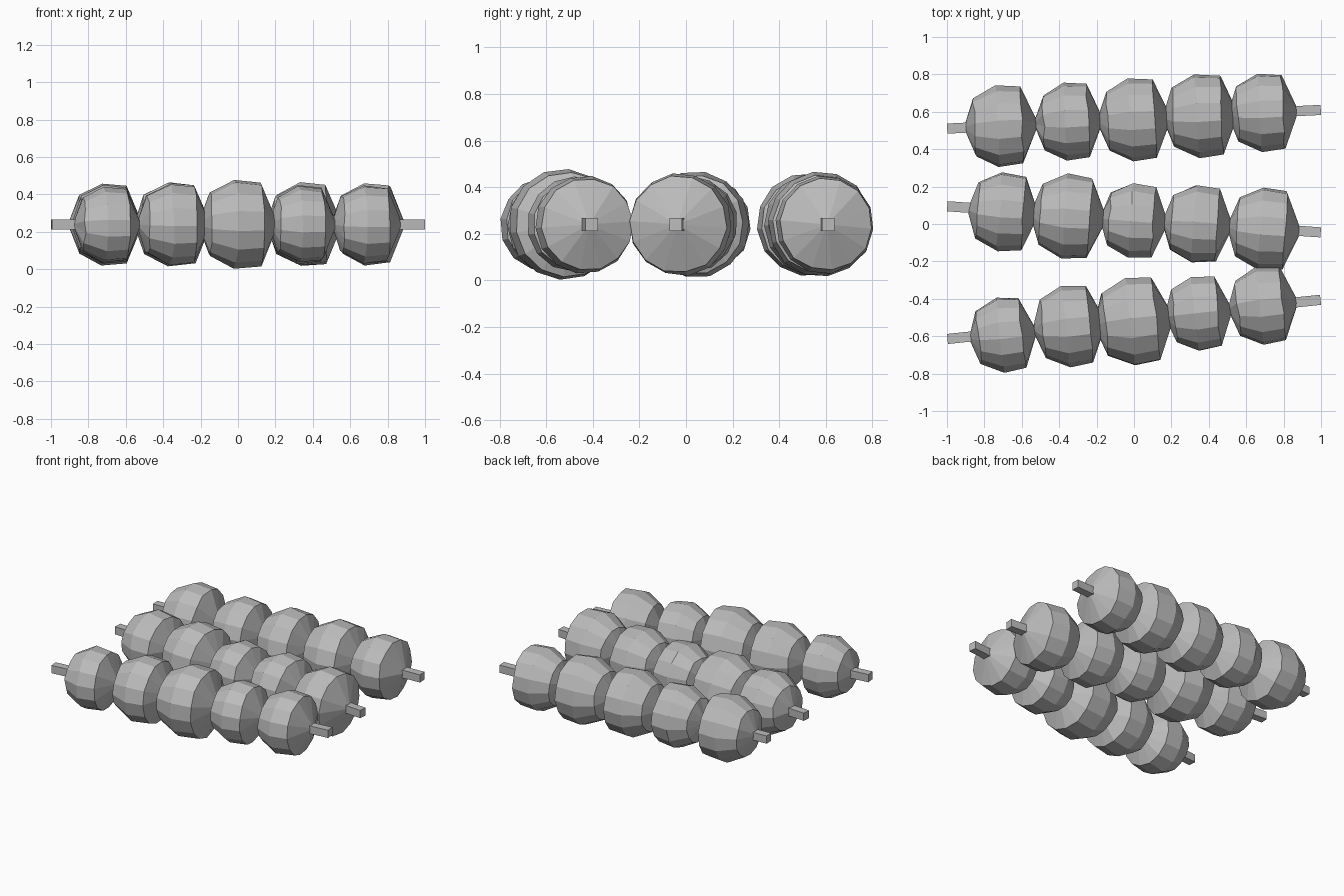
import bpy, bmesh, math, random
from mathutils import Matrix, Vector

if "Cube" in bpy.data.objects:
    bpy.data.objects.remove(bpy.data.objects["Cube"])

random.seed(4)
Z = 0.24       # height of the skewer axis
SEG = 14       # sides of each ball

grey = bpy.data.materials.new("plain grey")
grey.diffuse_color = (0.5, 0.5, 0.5, 1)
grey.use_nodes = True
grey.node_tree.nodes["Principled BSDF"].inputs["Base Color"].default_value = grey.diffuse_color


def finish(name, bm):
    bmesh.ops.recalc_face_normals(bm, faces=bm.faces)
    me = bpy.data.meshes.new(name)
    bm.to_mesh(me)
    bm.free()
    me.materials.append(grey)
    ob = bpy.data.objects.new(name, me)
    bpy.context.collection.objects.link(ob)


# ball profile along the skewer: (position, radius) as fractions of the ball radius
RINGS = [(-0.64, 0.71), (-0.09, 1.0), (0.50, 0.94)]
POLES = (-0.9, 0.9)


def ball(name, cx, cy, r, yaw):
    bm = bmesh.new()
    spin = random.uniform(0, 0.4)
    rings = []
    for px, pr in RINGS:
        ring = []
        for i in range(SEG):
            a = spin + 2 * math.pi * i / SEG
            k = r * pr * random.uniform(0.98, 1.01)
            x = r * px + random.uniform(-0.006, 0.006)
            ring.append(bm.verts.new((x, k * math.cos(a), k * math.sin(a))))
        rings.append(ring)
    ends = [bm.verts.new((r * p, 0, 0)) for p in POLES]
    for i in range(SEG):
        j = (i + 1) % SEG
        bm.faces.new((ends[0], rings[0][i], rings[0][j]))
        bm.faces.new((ends[1], rings[-1][j], rings[-1][i]))
        for a, b in zip(rings, rings[1:]):
            bm.faces.new((a[i], b[i], b[j], a[j]))
    # lift slightly if the ball would dip below the ground
    bm.transform(Matrix.Translation((cx, cy, Z)) @ Matrix.Rotation(yaw, 4, 'Z'))
    finish(name, bm)


def stick(name, y0, y1):
    bm = bmesh.new()
    bmesh.ops.create_cube(bm, size=1)
    yaw = math.atan2(y1 - y0, 2)
    length = math.hypot(2, y1 - y0) - 0.05 * abs(math.sin(yaw))
    bm.transform(Matrix.Translation((0, (y0 + y1) / 2, Z))
                 @ Matrix.Rotation(yaw, 4, 'Z')
                 @ Matrix.Diagonal((length, 0.054, 0.054, 1)))
    finish(name, bm)
    return yaw


# each skewer: stick end y values, then balls as (x, y, radius)
SKEWERS = {
    "back": (0.51, 0.61, [(-0.71, 0.525, 0.222), (-0.35, 0.548, 0.208), (0.0, 0.557, 0.223),
                          (0.355, 0.578, 0.226), (0.69, 0.595, 0.211)]),
    "middle": (0.095, -0.045, [(-0.70, 0.063, 0.213), (-0.35, 0.04, 0.23), (0.0, 0.018, 0.204),
                               (0.34, 0.0, 0.212), (0.695, -0.025, 0.222)]),
    "front": (-0.615, -0.405, [(-0.70, -0.593, 0.204), (-0.345, -0.545, 0.221), (0.0, -0.52, 0.24),
                               (0.345, -0.478, 0.204), (0.69, -0.435, 0.211)]),
}
for name, (y0, y1, balls) in SKEWERS.items():
    yaw = stick(name + "_skewer_stick", y0, y1)
    for n, (x, y, r) in enumerate(balls, 1):
        ball(f"{name}_ball_{n}", x, y, r, yaw)
